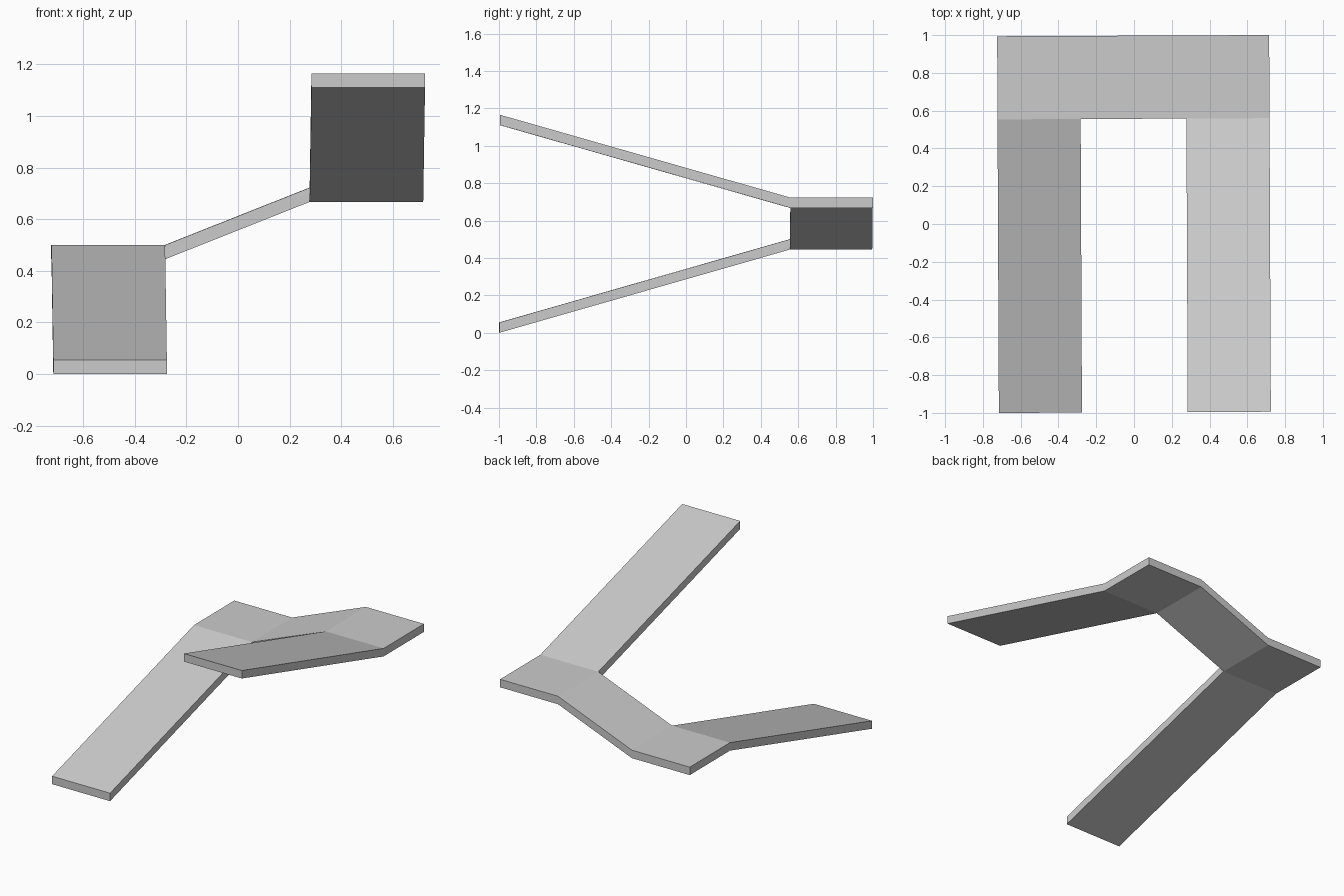
import bpy
import bmesh
from mathutils import Matrix, Vector

cube = bpy.data.objects.get("Cube")
if cube:
    bpy.data.objects.remove(cube)

THICK = 0.055
OUTER, INNER = 0.72, 0.28
BACK, EDGE, FRONT = 0.997, 0.557, -0.997
TIP_LOW, LOW, HIGH, TIP_HIGH = 0.0, 0.445, 0.667, 1.11

grey = bpy.data.materials.new("light grey")
grey.use_nodes = True
colour = (0.6, 0.6, 0.6, 1)
grey.diffuse_color = colour
grey.node_tree.nodes["Principled BSDF"].inputs["Base Color"].default_value = colour

bm = bmesh.new()


def row(y, stations):
    """Underside points along x at one depth."""
    return [bm.verts.new((x, y, z)) for x, z in stations]


def strip(a, b):
    """Quads joining two rows of points."""
    for i in range(len(a) - 1):
        bm.faces.new((a[i], a[i + 1], b[i + 1], b[i]))


# Two landings with the sloping flight between them
level = [(-OUTER, LOW), (-INNER, LOW), (INNER, HIGH), (OUTER, HIGH)]
near, far = row(EDGE, level), row(BACK, level)
strip(near, far)

# Lower ramp on the right, upper ramp on the left
strip(row(FRONT, [(-OUTER, TIP_LOW), (-INNER, TIP_LOW)]), near[:2])
strip(row(FRONT, [(INNER, TIP_HIGH), (OUTER, TIP_HIGH)]), near[2:])

# Thicken straight up, then turn the whole slab very slightly
result = bmesh.ops.extrude_face_region(bm, geom=bm.faces[:], use_keep_orig=True)
top = [v for v in result["geom"] if isinstance(v, bmesh.types.BMVert)]
bmesh.ops.translate(bm, verts=top, vec=Vector((0, 0, THICK)))
bmesh.ops.recalc_face_normals(bm, faces=bm.faces[:])
bmesh.ops.rotate(bm, verts=bm.verts[:], cent=(0, 0, 0),
                 matrix=Matrix.Rotation(0.0045, 3, "Z"))

mesh = bpy.data.meshes.new("folded_ramp")
bm.to_mesh(mesh)
bm.free()
mesh.materials.append(grey)
ramp = bpy.data.objects.new("folded_ramp", mesh)
bpy.context.collection.objects.link(ramp)
